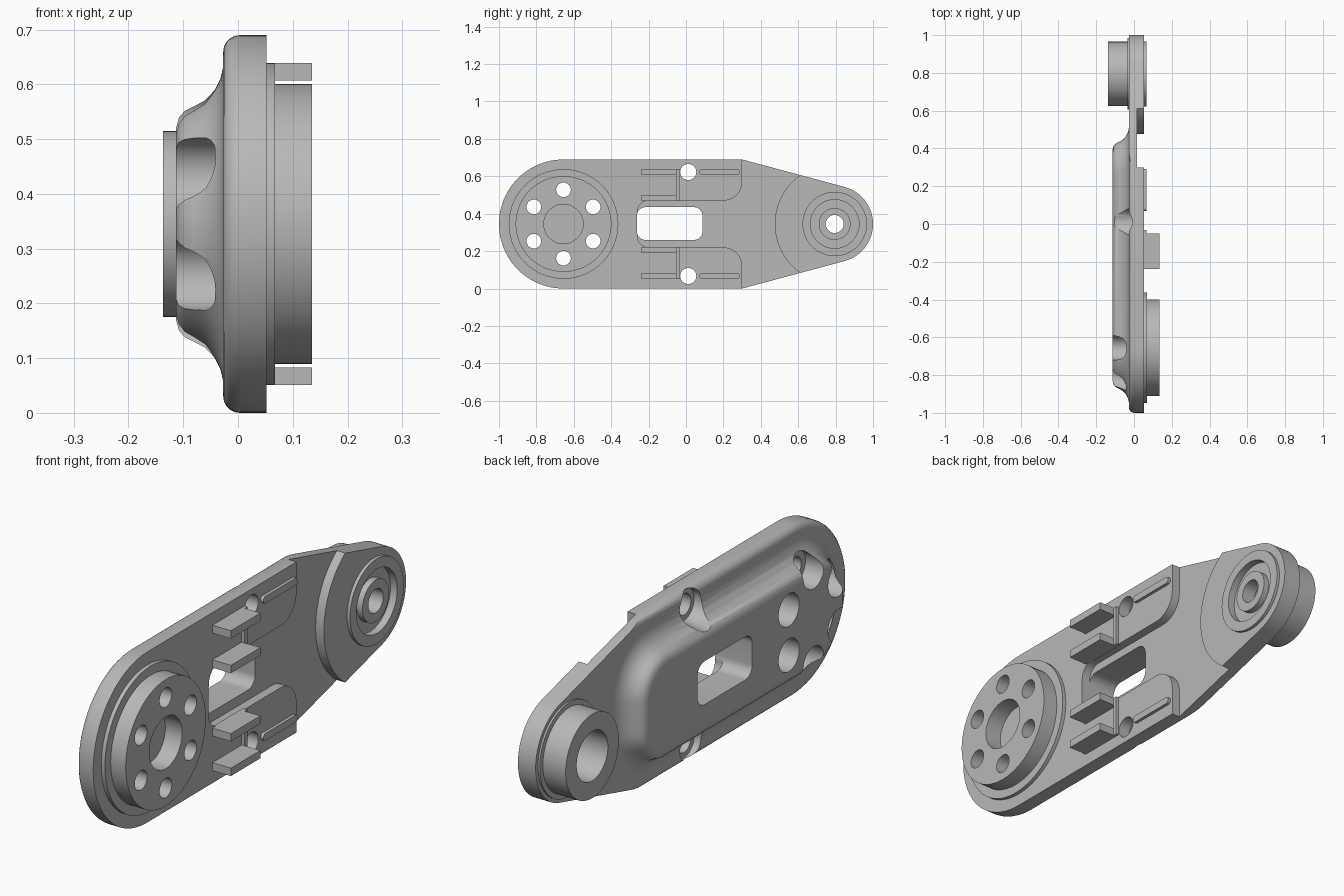
import bpy, bmesh
from math import sin, cos, pi, radians
from mathutils import Matrix, Vector

if "Cube" in bpy.data.objects:
    bpy.data.objects.remove(bpy.data.objects["Cube"])

MID = 0.345                    # height of the long axis
HUB_Y, PIVOT_Y = -0.655, 0.795

metal = bpy.data.materials.new("grey metal")
metal.use_nodes = True
colour = (0.48, 0.48, 0.48, 1)
metal.diffuse_color = colour
metal.node_tree.nodes["Principled BSDF"].inputs["Base Color"].default_value = colour


def finish(name, bm):
    bmesh.ops.recalc_face_normals(bm, faces=bm.faces)
    mesh = bpy.data.meshes.new(name)
    bm.to_mesh(mesh)
    bm.free()
    mesh.materials.append(metal)
    obj = bpy.data.objects.new(name, mesh)
    bpy.context.collection.objects.link(obj)
    return obj


def arc(y, z, r, start, end, n=12):
    angles = [radians(start + (end - start) * i / n) for i in range(n + 1)]
    return [(y + r * cos(a), z + r * sin(a)) for a in angles]


def rounded(y0, y1, z0, z1, r0, r1):
    """Rounded rectangle with one radius for each end."""
    return (arc(y1 - r1, z1 - r1, r1, 0, 90) + arc(y0 + r0, z1 - r0, r0, 90, 179)
            + arc(y0 + r0, z0 + r0, r0, 181, 270) + arc(y1 - r1, z0 + r1, r1, 270, 360))


def loft(name, layers):
    """Skin a stack of outlines, each given as (x, points)."""
    bm = bmesh.new()
    rings = [[bm.verts.new((x, y, z)) for y, z in pts] for x, pts in layers]
    n = len(rings[0])
    for a, b in zip(rings, rings[1:]):
        for i in range(n):
            bm.faces.new((a[i], a[(i + 1) % n], b[(i + 1) % n], b[i]))
    bm.faces.new(rings[0])
    bm.faces.new(rings[-1])
    return finish(name, bm)


def prism(name, pts, x0, x1):
    return loft(name, [(x0, pts), (x1, pts)])


def box(name, y0, y1, z0, z1, x0, x1):
    return prism(name, [(y0, z0), (y1, z0), (y1, z1), (y0, z1)], x0, x1)


def cone(name, y, z, r0, r1, x0, x1):
    return loft(name, [(x0, arc(y, z, r0, 0, 352.5, 47)), (x1, arc(y, z, r1, 0, 352.5, 47))])


def lathe(name, y, profile, closed):
    """Turn an (x, radius) profile about the x direction."""
    bm = bmesh.new()
    vs = [bm.verts.new((x, y, MID + r)) for x, r in profile]
    es = [bm.edges.new(p) for p in zip(vs, vs[1:])]
    if closed:
        es.append(bm.edges.new((vs[-1], vs[0])))
    bmesh.ops.spin(bm, geom=vs + es, cent=(0, y, MID), axis=(1, 0, 0), angle=2 * pi, steps=64)
    bmesh.ops.remove_doubles(bm, verts=bm.verts, dist=0.0005)
    return finish(name, bm)


def combine(obj, tool, operation="DIFFERENCE", keep=False):
    mod = obj.modifiers.new("cut", 'BOOLEAN')
    mod.operation, mod.object, mod.solver = operation, tool, 'EXACT'
    bpy.context.view_layer.objects.active = obj
    bpy.ops.object.modifier_apply(modifier=mod.name)
    if not keep:
        bpy.data.objects.remove(tool)


# Arm plate: round hub end, straight sides, taper to the small pivot end
tip = 75
outline = (arc(HUB_Y, MID, 0.345, 90, 270, 48) + [(0.3, 0)]
           + arc(PIVOT_Y, MID, 0.205, -tip, tip, 32) + [(0.3, 2 * MID)])
body = prism("arm_body", outline, -0.027, 0.052)

# Round over the rear edge of the wide part
bm = bmesh.new()
bm.from_mesh(body.data)
rim = [e for e in bm.edges
       if all(v.co.x < 0 and v.co.y < 0.31 for v in e.verts) and len(e.link_faces) == 2]
bmesh.ops.bevel(bm, geom=rim, offset=0.03, segments=5, profile=0.5, affect='EDGES')
bmesh.ops.recalc_face_normals(bm, faces=bm.faces)
bm.to_mesh(body.data)
bm.free()

# Recess between the side pads, reaching the curved step near the pivot
half = (arc(-0.2, MID + 0.065, 0.06, 180, 90) + arc(0.2, MID + 0.225, 0.1, -90, 0)
        + [(0.3, 0.8), (0.68, 0.8)] + arc(PIVOT_Y, MID, 0.32, 120, 178, 20))
recess = half + [(y, 2 * MID - z) for y, z in reversed(half)]
combine(body, prism("recess_cutter", recess, 0.015, 0.2))

# Raised rear spine with a concave flare at its foot
flare = [(-0.015, 0.1), (-0.027, 0.088), (-0.032, 0.066), (-0.043, 0.044), (-0.06, 0.026),
         (-0.08, 0.015), (-0.097, 0.007), (-0.108, -0.006), (-0.113, -0.024)]
spine = loft("spine", [(x, rounded(-0.857 - d, 0.42 + d, MID - 0.2 - d, MID + 0.2 + d,
                                   0.199 + d, 0.14 + d)) for x, d in flare])
combine(body, spine, "UNION")

# Window through the arm
combine(body, prism("window_cutter", rounded(-0.262, 0.088, 0.26, 0.435, 0.045, 0.045), -0.3, 0.3))

# Stepped hub disc
hub = lathe("hub_disc", HUB_Y, [(0.04, 0), (0.04, 0.293), (0.068, 0.293), (0.068, 0.256),
                                (0.135, 0.256), (0.135, 0.105), (0.06, 0.105), (0.06, 0)], False)

# Ring of six bolt holes with deep rear counterbores
for i in range(6):
    a = radians(30 + 60 * i)
    y, z = HUB_Y + 0.183 * cos(a), MID + 0.183 * sin(a)
    hole = cone("hole_cutter", y, z, 0.039, 0.039, -0.3, 0.3)
    combine(hub, hole, keep=True)
    combine(body, hole)
    combine(body, cone("bore_cutter", y, z, 0.066, 0.066, -0.3, -0.03))

# Side holes, tapered at the rear
for s in (1, -1):
    z = MID + s * 0.278
    combine(body, cone("hole_cutter", 0.012, z, 0.043, 0.043, -0.3, 0.3))
    combine(body, cone("bore_cutter", 0.012, z, 0.085, 0.064, -0.14, 0.0))

# Pivot bush: rear boss, collar, front rings and bore
combine(body, cone("pivot_cutter", PIVOT_Y, MID, 0.16, 0.16, -0.3, 0.3))
bush = lathe("pivot_bush", PIVOT_Y,
             [(-0.137, 0.17), (-0.137, 0.1), (0, 0.1), (0, 0.048), (0.06, 0.048), (0.06, 0.085),
              (0.035, 0.085), (0.035, 0.13), (0.065, 0.13), (0.065, 0.172), (0.03, 0.172),
              (0.03, 0.165), (-0.02, 0.165), (-0.02, 0.19), (-0.035, 0.19), (-0.035, 0.17)], True)

# Prongs, cross bars and long ribs on both side pads
for s, side in ((1, "upper"), (-1, "lower")):
    def span(a, b):
        return sorted((MID + s * a, MID + s * b))
    box(side + "_outer_prong", -0.238, -0.05, *span(0.262, 0.294), 0.045, 0.135)
    box(side + "_inner_prong", -0.238, -0.05, *span(0.122, 0.154), 0.045, 0.135)
    box(side + "_cross_bar", -0.051, -0.033, *span(0.122, 0.294), 0.045, 0.065)
    z0, z1 = span(0.263, 0.292)
    prism(side + "_rib", rounded(0.07, 0.29, z0, z1, 0.014, 0.014), 0.045, 0.065)

# Smooth curved faces, keep machined edges crisp
for obj in list(bpy.context.collection.objects):
    if obj.type == 'MESH' and metal.name in obj.data.materials:
        bpy.ops.object.select_all(action='DESELECT')
        obj.select_set(True)
        bpy.context.view_layer.objects.active = obj
        bpy.ops.object.shade_smooth_by_angle(angle=radians(32))
